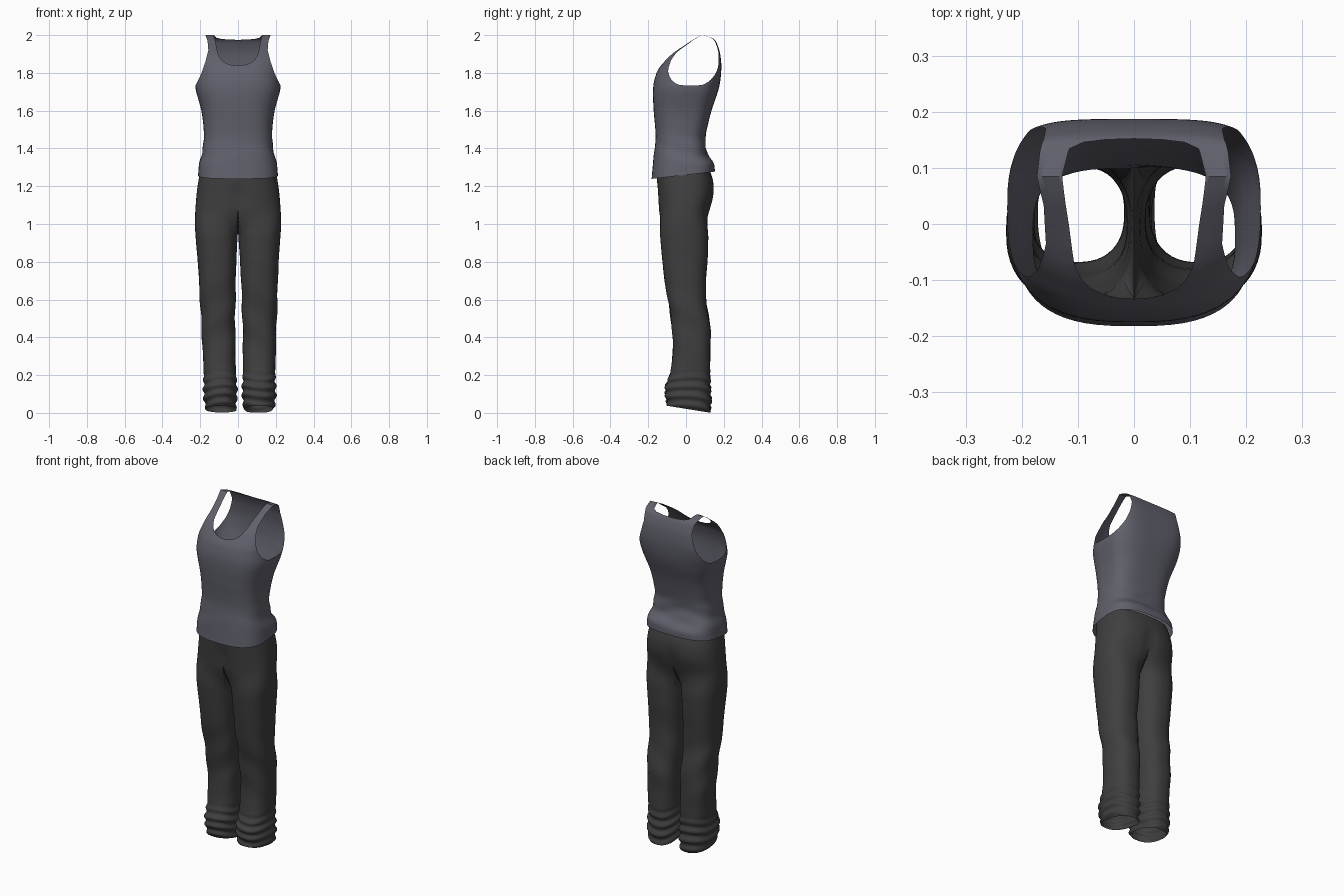
import bpy, bmesh, math
from math import sin, cos, asin, atan2, pi, exp, radians

if "Cube" in bpy.data.objects:
    bpy.data.objects.remove(bpy.data.objects["Cube"])


def lerp(a, b, t):
    return a + (b - a) * t


def clamp(t):
    return max(0.0, min(1.0, t))


def smooth(t):
    t = clamp(t)
    return t * t * (3 - 2 * t)


def table(pts, z, curved=True):
    """Interpolate a list of (z, value), z ascending."""
    if z <= pts[0][0]:
        return pts[0][1]
    if z >= pts[-1][0]:
        return pts[-1][1]
    i = max(k for k in range(len(pts) - 1) if pts[k][0] <= z)
    (z0, a), (z1, b) = pts[i], pts[i + 1]
    h = z1 - z0
    t = (z - z0) / h
    if not curved:
        return lerp(a, b, t)

    def slope(k):
        p, q = pts[max(k - 1, 0)], pts[min(k + 1, len(pts) - 1)]
        return (q[1] - p[1]) / (q[0] - p[0])
    m0, m1 = slope(i) * h, slope(i + 1) * h
    return ((2*t**3 - 3*t*t + 1) * a + (t**3 - 2*t*t + t) * m0
            + (3*t*t - 2*t**3) * b + (t**3 - t*t) * m1)


def spow(v, e):
    return math.copysign(abs(v) ** e, v)


def add_grid(bm, rows):
    vs = [[bm.verts.new(p) for p in r] for r in rows]
    for r0, r1 in zip(vs, vs[1:]):
        for j in range(len(r0) - 1):
            bm.faces.new((r0[j], r0[j + 1], r1[j + 1], r1[j]))


def finish(bm, name, mat):
    bmesh.ops.remove_doubles(bm, verts=bm.verts, dist=0.0004)
    bmesh.ops.recalc_face_normals(bm, faces=bm.faces)
    me = bpy.data.meshes.new(name)
    bm.to_mesh(me)
    bm.free()
    ob = bpy.data.objects.new(name, me)
    bpy.context.collection.objects.link(ob)
    me.materials.append(mat)
    for p in me.polygons:
        p.use_smooth = True
    return ob


def material(name, rgb):
    m = bpy.data.materials.new(name)
    m.diffuse_color = (*rgb, 1)
    m.use_nodes = True
    m.node_tree.nodes["Principled BSDF"].inputs["Base Color"].default_value = m.diffuse_color
    return m


grey_blue = material("slate grey cloth", (0.118, 0.118, 0.150))
charcoal = material("charcoal cloth", (0.050, 0.050, 0.050))

# ---------------- tank top: front and back panels, mirrored ----------------
WIDTH = [(1.26, .212), (1.32, .205), (1.38, .190), (1.45, .181), (1.52, .183),
         (1.60, .194), (1.66, .210), (1.72, .225), (1.80, .225), (2.0, .225)]
MID = [(1.26, -.01), (1.45, -.02), (1.60, 0), (1.74, .03), (1.84, .052), (2.0, .085)]
FRONT = [(1.26, -.182), (1.32, -.176), (1.45, -.161), (1.52, -.164), (1.60, -.171),
         (1.72, -.174), (1.80, -.156), (1.84, -.132), (1.90, -.080), (1.965, .017),
         (1.985, .052), (2.0, .085)]
BACK = [(1.26, .152), (1.31, .148), (1.37, .112), (1.45, .102), (1.52, .115),
        (1.60, .135), (1.72, .174), (1.82, .187), (1.90, .181), (1.95, .166),
        (1.977, .150), (1.992, .120), (2.0, .085)]
NECK_F = [(1.838, 0), (1.840, .025), (1.846, .05), (1.858, .075), (1.875, .092),
          (1.90, .106), (1.95, .116), (2.0, .128)]
NECK_B = [(1.975, 0), (1.9765, .05), (1.98, .09), (1.986, .115), (2.0, .128)]
ARM = [(1.733, .225), (1.735, .2235), (1.742, .220), (1.76, .211), (1.80, .193),
       (1.86, .172), (1.92, .157), (1.97, .161), (2.0, .173)]


def shirt_point(x_frac, z, face, side):
    w, mid = table(WIDTH, z), table(MID, z)
    depth = mid - table(FRONT, z) if face < 0 else table(BACK, z) - mid
    n = 2.8 if face < 0 else 3 + clamp((z - 1.72) / .1)
    neck = table(NECK_F if face < 0 else NECK_B, z, False)
    arm = table(ARM, z, False) if z > 1.733 else w
    a0, a1 = (asin(clamp(v / w) ** (n / 2)) for v in (neck, arm))
    a = lerp(a0, a1, x_frac)
    x = w * sin(a) ** (2 / n) * side
    y = mid + face * depth * max(cos(a), 0) ** (2 / n)
    # soft folds around the waist
    ang = atan2(y, x)
    f = .0045 * exp(-((z - 1.38) / .08) ** 2) * sin(62 * z + 2.2 * sin(2 * ang + .6))
    f *= .55 + .45 * sin(ang)
    x, y = x + (f * cos(ang) if x_frac > 0 or neck > 0 else 0), y + f * sin(ang)
    # the hem hangs lower in front
    z += (1 - smooth((z - 1.26) / .12)) * .115 * y
    return x, y, z


bm = bmesh.new()
COLS = 16
zs = {round(1.26 + .74 * i / 60, 4) for i in range(61)}
zs = sorted(zs | {z for t in (NECK_F, NECK_B, ARM) for z, _ in t})
for side in (1, -1):
    for face in (-1, 1):
        add_grid(bm, [[shirt_point(j / COLS, z, face, side) for j in range(COLS + 1)]
                      for z in zs])
finish(bm, "tank_top", grey_blue)

# ---------------- trousers: two leg tubes that open into the hips ----------------
OUT = [(0, .178), (.04, .188), (.1, .192), (.2, .190), (.4, .196), (.6, .205), (.8, .214),
       (.9, .222), (1.0, .228), (1.1, .224), (1.2, .214), (1.29, .198)]
INNER = [(0, .022), (.1, .014), (.2, .018), (.4, .020), (.6, .017), (.8, .010),
         (.9, .005), (1.0, .001), (1.1, 0)]
LEG_F = [(0, -.098), (.06, -.108), (.12, -.108), (.2, -.085), (.3, -.072), (.4, -.070),
         (.5, -.080), (.6, -.096), (.7, -.113), (.8, -.125), (1.0, -.142), (1.1, -.146),
         (1.2, -.152), (1.29, -.158)]
LEG_B = [(0, .125), (.06, .133), (.12, .129), (.3, .128), (.42, .130), (.52, .118),
         (.62, .105), (.7, .105), (.8, .114), (.92, .118), (1.0, .118), (1.06, .124),
         (1.15, .146), (1.22, .145), (1.29, .125)]
CROTCH, BLEND = 1.09, 0.93
SEAM = radians(52)


def trouser_point(u, z, side, inner=False):
    yf, yb = table(LEG_F, z), table(LEG_B, z)
    cy, b = (yf + yb) / 2, (yb - yf) / 2
    xo, xi = table(OUT, z), table(INNER, z)
    cx, a = (xo + xi) / 2, (xo - xi) / 2
    # leg ring
    ang = lerp(pi + SEAM, 2 * pi - SEAM, u) if inner else lerp(-SEAM, pi + SEAM, u)
    e = 2 / 2.4
    fold = .0055 * smooth((.24 - z) / .1) * sin(2 * pi * z / .055 + 1.3 * sin(ang * 2 + side))
    fold += .003 * exp(-((z - .5) / .2) ** 2) * sin(30 * z + 2 * ang + side)
    lx = cx + (a + fold) * spow(sin(ang), e)
    ly = cy - (b + fold) * spow(cos(ang), e)
    # hip half ring, or the crotch seam for the inner columns
    if inner:
        hx, hy = 0, cy + b * .97 * cos(pi * u)
    else:
        p = 2 / 2.6
        hx = xo * max(sin(pi * u), 0) ** p if 0 < u < 1 else 0
        hy = cy - b * spow(cos(pi * u), p)
        crease = exp(-(hx / .03) ** 2)
        hy -= math.copysign(.012 * crease * smooth((1.24 - z) / .1), hy)
    if inner and z >= CROTCH:
        hy = hy - math.copysign(.012, hy) * abs(cos(pi * u))
    t = smooth((z - BLEND) / (CROTCH - BLEND))
    x, y = lerp(lx, hx, t), lerp(ly, hy, t)
    if inner:
        z -= .05 * sin(pi * u) * smooth((z - .8) / (CROTCH - .8))
    # cuffs rise over the foot
    z += clamp(1 - z / .25) * (.0215 - .16 * y)
    x = x * side + .010 * clamp(1 - z / .9)
    return x, y, max(z, 0)


bm = bmesh.new()
leg = [.24 * i / 32 for i in range(32)] + [lerp(.24, CROTCH, i / 50) for i in range(51)]
hips = [lerp(CROTCH, 1.29, i / 14) for i in range(1, 15)]
for side in (1, -1):
    add_grid(bm, [[trouser_point(j / 36, z, side) for j in range(37)] for z in leg + hips])
    add_grid(bm, [[trouser_point(j / 14, z, side, True) for j in range(15)] for z in leg])
# close the tiny seam offset between hips and crotch
finish(bm, "trousers", charcoal)
